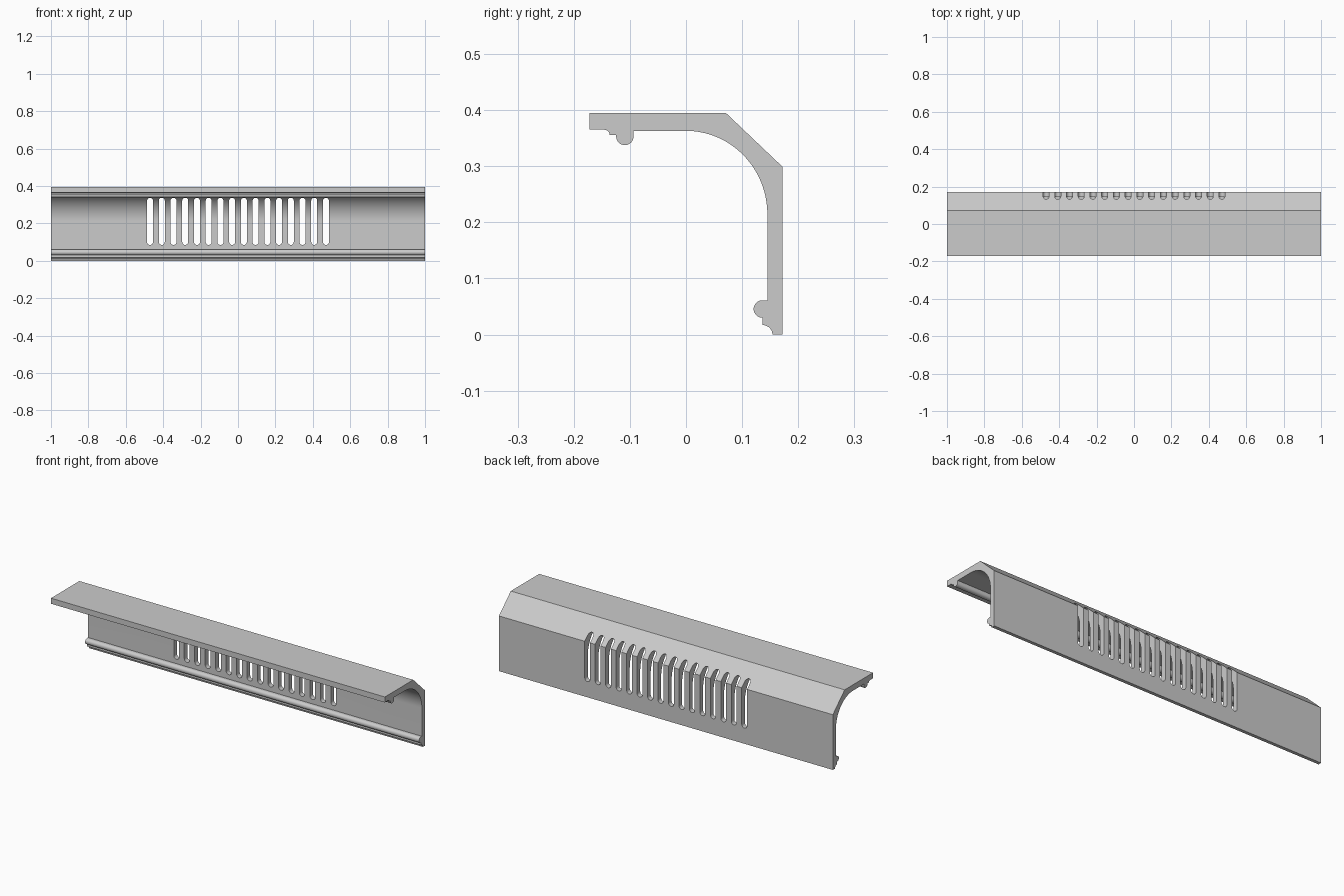
import bpy, bmesh
from math import cos, sin, radians

if "Cube" in bpy.data.objects:
    bpy.data.objects.remove(bpy.data.objects["Cube"])


def arc(cy, cz, ry, rz, a0, a1, n):
    """Points on an elliptical arc, angles in degrees."""
    return [(cy + ry * cos(radians(a0 + (a1 - a0) * i / n)),
             cz + rz * sin(radians(a0 + (a1 - a0) * i / n))) for i in range(n + 1)]


def prism(bm, points, step):
    """Extrude a closed outline of 3D points along a vector."""
    face = bm.faces.new([bm.verts.new(p) for p in points])
    top = bmesh.ops.extrude_face_region(bm, geom=[face])["geom"]
    bmesh.ops.translate(bm, vec=step, verts=[v for v in top if isinstance(v, bmesh.types.BMVert)])


def make_object(name, bm):
    bmesh.ops.recalc_face_normals(bm, faces=bm.faces)
    mesh = bpy.data.meshes.new(name)
    bm.to_mesh(mesh)
    bm.free()
    ob = bpy.data.objects.new(name, mesh)
    bpy.context.collection.objects.link(ob)
    return ob


# Moulding cross-section: chamfered outside, coved inside, beads on both lips
profile = [(-0.172, 0.395), (0.071, 0.395), (0.172, 0.299), (0.172, 0)]
profile += arc(0.136, 0, 0.018, 0.017, 0, 90, 8)              # lower lip cove
profile += arc(0.136, 0.0455, 0.0155, 0.0155, 270, 90, 16)    # lower bead
profile += [(0.145, 0.061)]
profile += arc(0, 0.214, 0.145, 0.149, 0, 90, 32)             # main inner cove
profile += [(-0.094, 0.363)]
profile += arc(-0.109, 0.353, 0.0155, 0.0155, 0, -180, 16)    # upper bead
profile += [(-0.1245, 0.356)]
profile += arc(-0.146, 0.356, 0.010, 0.009, 0, 90, 8)         # upper lip cove
profile += [(-0.172, 0.365)]
bm = bmesh.new()
prism(bm, [(-1, y, z) for y, z in profile], (2, 0, 0))
moulding = make_object("vented_moulding", bm)

# Row of round-ended vent slots
COUNT, PITCH, R, Z0, Z1 = 16, 0.0627, 0.016, 0.085, 0.337
bm = bmesh.new()
for i in range(COUNT):
    x = (i - (COUNT - 1) / 2) * PITCH
    outline = arc(x, Z1 - R, R, R, 0, 180, 12) + arc(x, Z0 + R, R, R, 180, 360, 12)
    prism(bm, [(px, 0.05, pz) for px, pz in outline], (0, 0.2, 0))
cutter = make_object("slot_cutter", bm)

# Cut the slots
cut = moulding.modifiers.new("vent_slots", "BOOLEAN")
cut.operation, cut.solver, cut.object = "DIFFERENCE", "EXACT", cutter
bpy.context.view_layer.objects.active = moulding
moulding.select_set(True)
bpy.ops.object.modifier_apply(modifier=cut.name)
bpy.data.objects.remove(cutter)
bpy.ops.object.shade_smooth_by_angle(angle=radians(30))
